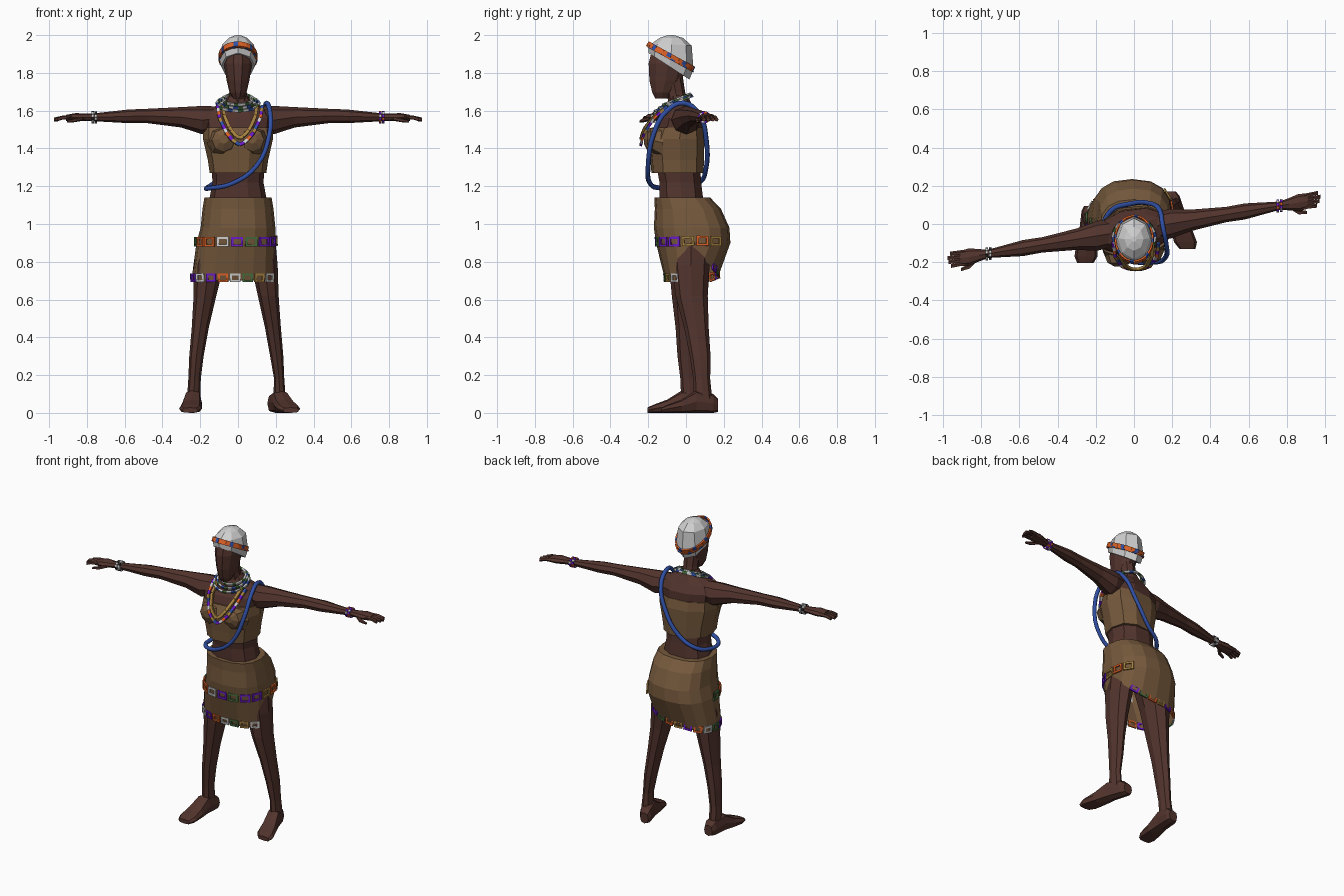
import bpy, bmesh, math
from mathutils import Vector, Matrix

if "Cube" in bpy.data.objects:
    bpy.data.objects.remove(bpy.data.objects["Cube"])


def material(name, rgb):
    m = bpy.data.materials.new(name)
    m.use_nodes = True
    m.diffuse_color = (*rgb, 1)
    m.node_tree.nodes["Principled BSDF"].inputs["Base Color"].default_value = (*rgb, 1)
    return m


SKIN = material("dark brown skin", (0.085, 0.034, 0.026))
CLOTH = material("tan hide", (0.18, 0.1, 0.046))
WHITE = material("white", (0.62, 0.62, 0.62))
ORANGE = material("orange", (0.72, 0.12, 0.02))
BLUE = material("blue", (0.03, 0.08, 0.38))
PURPLE = material("purple", (0.15, 0.01, 0.6))
GREEN = material("green", (0.06, 0.15, 0.045))
GOLD = material("gold", (0.38, 0.22, 0.05))
BLACK = material("black", (0.02, 0.02, 0.02))


def finish(name, bm, mats):
    me = bpy.data.meshes.new(name)
    bmesh.ops.recalc_face_normals(bm, faces=bm.faces)
    bm.to_mesh(me)
    bm.free()
    for m in mats:
        me.materials.append(m)
    ob = bpy.data.objects.new(name, me)
    bpy.context.collection.objects.link(ob)
    return ob


def ring(axis, n, c, ru, rv, tilt=0, e=1.0, yaw=0):
    """Superellipse cross-section around a centre, perpendicular to an axis."""
    pts = []
    for i in range(n):
        a = 2 * math.pi * i / n
        u, v = [math.copysign(abs(k) ** e, k) * r if abs(k) > 1e-6 else 0
                for k, r in ((math.cos(a), ru), (math.sin(a), rv))]
        off = {"z": (u, v + yaw * u, tilt * v), "x": (0, u, v), "y": (u, 0, v)}[axis]
        pts.append(Vector(c) + Vector(off))
    return pts


def skin_rings(name, rings, mat, caps=(True, True)):
    bm = bmesh.new()
    loops = [[bm.verts.new(p) for p in r] for r in rings]
    n = len(loops[0])
    for a, b in zip(loops, loops[1:]):
        for i in range(n):
            j = (i + 1) % n
            bm.faces.new((a[i], a[j], b[j], b[i]))
    if caps[0]:
        bm.faces.new(loops[0])
    if caps[1]:
        bm.faces.new(loops[-1])
    return finish(name, bm, [mat])


def loft(name, axis, n, specs, mat, e=1.0, yaw=0):
    return skin_rings(name, [ring(axis, n, s[:3], s[3], s[4], s[5] if len(s) > 5 else 0, e, yaw)
                             for s in specs], mat)


def resample(path, count):
    cum = [0]
    for a, b in zip(path, path[1:]):
        cum.append(cum[-1] + (b - a).length)
    out, k = [], 0
    for i in range(count + 1):
        d = cum[-1] * i / count
        while k < len(path) - 2 and cum[k + 1] < d:
            k += 1
        out.append(path[k].lerp(path[k + 1], (d - cum[k]) / (cum[k + 1] - cum[k])))
    return out


def links(name, path, count, height, depth, colours, bar=0, outward=None):
    """Coloured blocks along a path; with bar set, each is an open rectangle."""
    bm = bmesh.new()
    pts = resample([Vector(p) for p in path], count)
    middle = sum(pts, Vector()) / len(pts)
    mats = list(dict.fromkeys(colours))
    for i, (a, b) in enumerate(zip(pts, pts[1:])):
        t = (b - a).normalized()
        n = Vector(outward) if outward else (a + b) / 2 - middle
        n = (n - t * n.dot(t)).normalized()
        up = n.cross(t)
        frame = Matrix((t, up, n)).transposed().to_4x4()
        frame.translation = (a + b) / 2
        w = (b - a).length * (0.84 if bar else 1.02)
        if bar:
            h2, w2 = (height - bar) / 2, (w - bar) / 2
            parts = [(0, h2, w, bar), (0, -h2, w, bar), (w2, 0, bar, height), (-w2, 0, bar, height)]
        else:
            parts = [(0, 0, w, height)]
        for x, y, sx, sy in parts:
            mx = frame @ Matrix.Translation((x, y, 0)) @ Matrix.Diagonal((sx, sy, depth, 1))
            vs = bmesh.ops.create_cube(bm, size=1, matrix=mx)["verts"]
            for f in {f for v in vs for f in v.link_faces}:
                f.material_index = mats.index(colours[i % len(colours)])
    return finish(name, bm, mats)


def closed(pts):
    return pts + pts[:1]


# Torso, neck and head
loft("midriff", "z", 10, [(0, -.01, 1.05, .16, .13), (0, -.025, 1.14, .15, .12),
                          (0, -.03, 1.22, .135, .115), (0, -.04, 1.3, .14, .12)], SKIN, .85)
loft("chest_wrap", "z", 10, [(0, -.045, 1.27, .15, .138), (0, -.047, 1.34, .16, .142),
                             (0, -.053, 1.45, .185, .15), (0, -.045, 1.51, .185, .13)], CLOTH, .85, .1)
loft("shoulders", "z", 10, [(0, -.045, 1.48, .18, .128), (0, -.035, 1.56, .19, .115),
                            (0, -.035, 1.605, .16, .085), (0, -.035, 1.645, .075, .06),
                            (0, -.04, 1.68, .05, .05)], SKIN, .9, .12)
loft("neck", "z", 8, [(0, -.04, 1.64, .052, .052), (0, -.055, 1.7, .046, .05),
                      (0, -.075, 1.8, .05, .055)], SKIN)
loft("head", "z", 10, [(0, -.13, 1.665, .025, .035), (0, -.125, 1.695, .045, .056),
                       (0, -.108, 1.76, .06, .09), (0, -.095, 1.85, .075, .108),
                       (0, -.09, 1.92, .07, .095)], SKIN)
for side, label in ((-1, "right"), (1, "left")):
    loft(label + "_bust", "y", 8, [(side * .08, -.13 + side * .008, 1.43, .085, .09),
                                   (side * .078, -.195 + side * .008, 1.445, .06, .06),
                                   (side * .075, -.215 + side * .008, 1.45, .025, .025)], CLOTH)

# Head wrap and its twisted band
loft("head_wrap", "z", 8, [(0, -.09, 1.835, .09, .108, -.65), (0, -.08, 1.878, .1, .12, -.5),
                           (0, -.076, 1.95, .084, .106, -.05), (0, -.078, 1.985, .05, .062),
                           (0, -.08, 2.0, .012, .015)], WHITE)
band = ring("z", 16, (0, -.081, 1.887), .099, .12, -.55)
links("head_band", closed(band), 32, .028, .009, [ORANGE, ORANGE, ORANGE, BLUE])
links("head_band_edge", closed([p - Vector((0, 0, .014)) for p in band]), 30, .009, .011,
      [BLUE, ORANGE, ORANGE])


# Arms and hands
def arm_y(x):
    return -.03 + .165 * x


for s, label in ((-1, "right"), (1, "left")):
    prof = [(.1, 1.56, .07, .062), (.19, 1.55, .078, .075), (.3, 1.565, .056, .054),
            (.48, 1.572, .04, .038), (.58, 1.57, .042, .036), (.76, 1.565, .022, .021),
            (.81, 1.565, .032, .02), (.86, 1.565, .045, .022), (.91, 1.562, .04, .016)]
    loft(label + "_arm", "x", 8, [(s * x, arm_y(s * x), z, ry, rz) for x, z, ry, rz in prof], SKIN)
    for k in range(4):
        off = (k - 1.5) * .02
        tip = .978 - abs(k - 1.7) * .012
        loft(f"{label}_finger_{k + 1}", "x", 5,
             [(s * x, arm_y(s * x) + off * w, z, .0115, .011)
              for x, z, w in ((.88, 1.565, 1), (.93, 1.563, 1.05), (tip, 1.553, 1.1))], SKIN)
    loft(label + "_thumb", "x", 5,
         [(s * x, arm_y(s * x) + d, z, r, r * .8) for x, d, z, r in
          ((.81, -.01, 1.562, .014), (.86, -.05, 1.55, .014), (.905, -.06, 1.543, .009))], SKIN)
    cols = [WHITE, BLACK, WHITE] if s < 0 else [PURPLE, WHITE, PURPLE, ORANGE]
    for k in range(2):
        x = s * (.752 + .017 * k)
        links(f"{label}_bracelet_{k + 1}", closed(ring("x", 10, (x, arm_y(x), 1.565), .028, .028)),
              12, .013, .012, cols[k:] + cols[:k])

# Legs and feet
legs = {"left": [(.09, .03, 1.0, .1, .12), (.14, .025, .78, .07, .1), (.16, .03, .62, .055, .085),
                 (.185, .055, .45, .042, .065), (.205, .075, .3, .035, .055),
                 (.218, .083, .18, .027, .045), (.22, .09, .06, .034, .05)],
        "right": [(-.09, .02, 1.0, .1, .12), (-.155, .01, .78, .08, .1), (-.175, .01, .62, .06, .085),
                  (-.2, .01, .45, .045, .065), (-.22, .01, .3, .038, .055),
                  (-.23, .015, .18, .033, .045), (-.235, .025, .06, .036, .05)]}
for label, specs in legs.items():
    loft(label + "_leg", "z", 8, specs, SKIN)
    x, y, drift = (.215, .085, -.3) if label == "left" else (-.237, .01, .08)
    foot = [(.085, .04, .03, .035), (.06, .05, .042, .05), (-.03, .06, .045, .06),
            (-.11, .035, .055, .035), (-.18, .022, .06, .022), (-.215, .014, .042, .014)]
    loft(label + "_foot", "y", 8, [(x + d * drift, y + d, z, rx, rz) for d, z, rx, rz in foot], SKIN, .7)

# Skirt, open at the bottom, with a slit on the left side
N = 16
skirt = [ring("z", N, (cx, cy, z), rx, ry, 0, .8) for cx, cy, z, rx, ry in (
    (0, -.02, 1.14, .178, .148), (0, .01, 1.08, .188, .175), (0, .03, .98, .198, .2),
    (-.01, .038, .9, .21, .197), (-.025, .03, .7, .222, .14))]
hem = skirt[-1]
for i, lift in ((0, .16), (1, .11), (2, .07), (3, .04), (4, .02), (5, .02)):
    hem[i].z += lift
skin_rings("skirt", skirt, CLOTH, (True, False))


# Rectangular trim around the skirt
def widen(pts, d, rise):
    mid = sum(pts, Vector()) / len(pts)
    return [p + Vector((p.x - mid.x, p.y - mid.y, 0)).normalized() * d + Vector((0, 0, rise)) for p in pts]


belt = widen([a.lerp(b, .04) for a, b in zip(skirt[3], skirt[4])], .008, .014)
links("belt_trim", [belt[i % N] for i in range(8, 19)], 11, .052, .009,
      [GREEN, ORANGE, ORANGE, WHITE, PURPLE, GREEN, PURPLE, PURPLE, GOLD, ORANGE, GOLD], bar=.012)
trim = widen(hem, .007, .015)
links("hem_trim", [trim[i % N] for i in range(2, 16)], 16, .045, .009,
      [PURPLE, GREEN, ORANGE, GOLD, PURPLE, ORANGE, WHITE, GREEN, PURPLE, WHITE,
       PURPLE, ORANGE, WHITE, GREEN, GOLD, WHITE], bar=.011)

# Shoulder strap
cu = bpy.data.curves.new("strap_curve", "CURVE")
cu.dimensions = "3D"
cu.bevel_depth, cu.bevel_resolution, cu.resolution_u = .013, 1, 4
sp = cu.splines.new("BEZIER")
route = [(.15, -.01, 1.64), (.168, -.1, 1.6), (.167, -.17, 1.48), (.1, -.2, 1.31),
         (-.03, -.19, 1.215), (-.15, -.13, 1.19), (-.165, -.03, 1.19), (-.12, .07, 1.22),
         (-.02, .105, 1.29), (.08, .108, 1.44), (.135, .07, 1.58)]
sp.bezier_points.add(len(route) - 1)
for bp, p in zip(sp.bezier_points, route):
    bp.co = p
    bp.handle_left_type = bp.handle_right_type = "AUTO"
sp.use_cyclic_u = True
tmp = bpy.data.objects.new("strap_path", cu)
bpy.context.collection.objects.link(tmp)
bpy.context.view_layer.update()
me = bpy.data.meshes.new_from_object(tmp.evaluated_get(bpy.context.evaluated_depsgraph_get()))
bpy.data.objects.remove(tmp)
me.materials.clear()
me.materials.append(BLUE)
bpy.context.collection.objects.link(bpy.data.objects.new("shoulder_strap", me))

# Collar rings and long necklaces
for k, cols in enumerate(([WHITE, WHITE, GREEN], [GREEN, WHITE, BLUE], [BLUE, WHITE, GREEN, WHITE])):
    collar = ring("z", 16, (0, -.05 - .008 * k, 1.66 - .011 * k), .08 + .016 * k, .07 + .014 * k, .4)
    links(f"collar_{k + 1}", closed(collar), 24, .013, .012, cols)
for name, w, low, cols in (("long_necklace", 1, 1.42, [PURPLE, WHITE, ORANGE, PURPLE, GOLD, BLUE]),
                           ("inner_necklace", .76, 1.455, [GOLD])):
    half = [(.118, -.1, 1.625), (.108, -.17, 1.56), (.07, -.222, 1.48), (.03, -.236, 1.435)]
    side = [Vector((x * w, y, low + (z - 1.42) * (1.625 - low) / .205)) for x, y, z in half]
    path = [Vector((-p.x, p.y, p.z)) for p in side] + [Vector((0, -.238, low))] + side[::-1]
    links(name, [p + Vector((.01, 0, 0)) for p in path], 24, .018, .014, cols, outward=(0, -1, .3))
